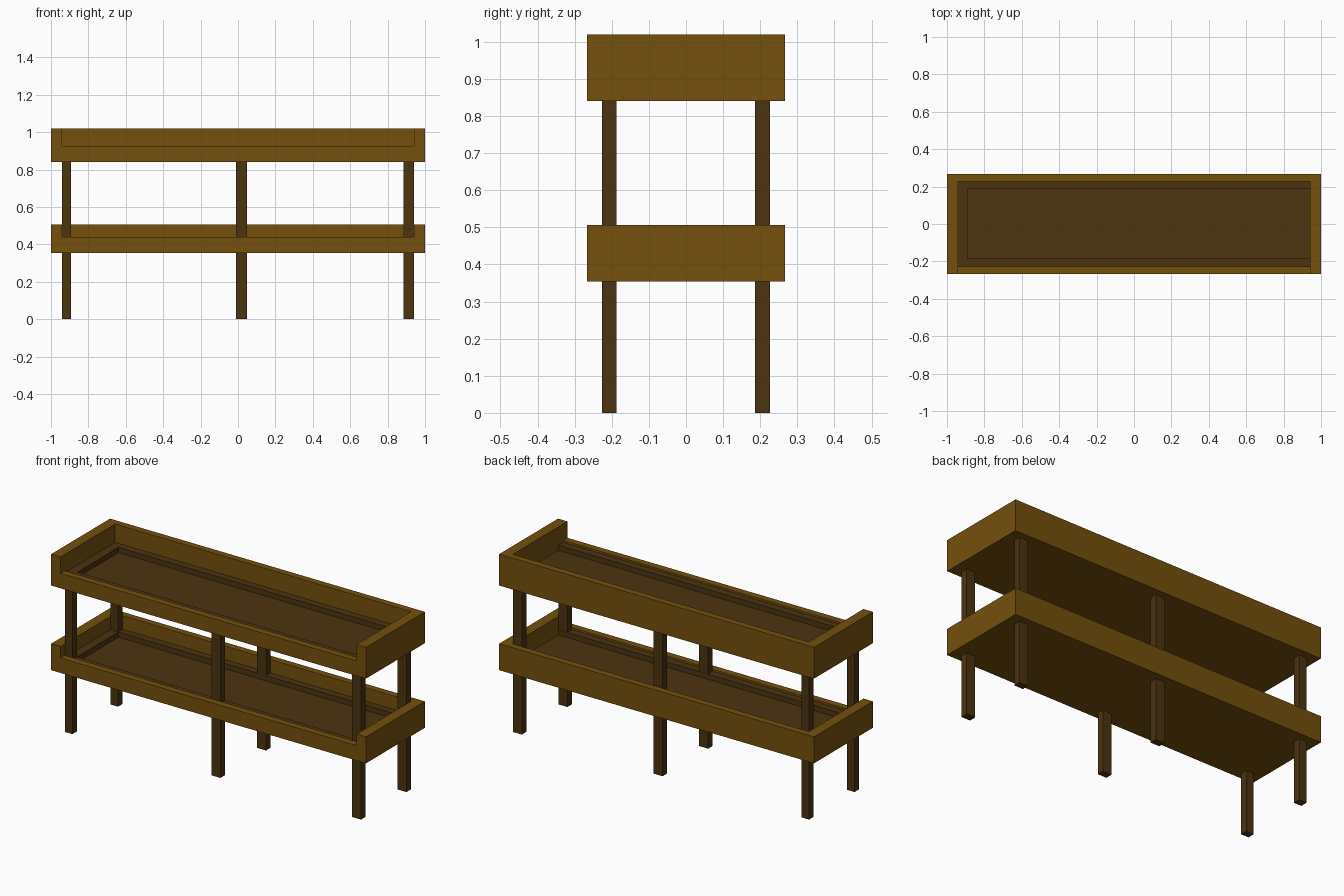
import bpy

if "Cube" in bpy.data.objects:
    bpy.data.objects.remove(bpy.data.objects["Cube"])


def material(name, color):
    m = bpy.data.materials.new(name)
    m.diffuse_color = color
    m.use_nodes = True
    m.node_tree.nodes["Principled BSDF"].inputs["Base Color"].default_value = m.diffuse_color
    return m


LIGHT = material("light_wood", (0.175, 0.08, 0.004, 1))
DARK = material("dark_wood", (0.072, 0.033, 0.005, 1))


def box(name, x, y, z, mat):
    """Box from (min, max) ranges on each axis."""
    bpy.ops.mesh.primitive_cube_add(
        size=1, location=[(a + b) / 2 for a, b in (x, y, z)])
    ob = bpy.context.object
    ob.name = name
    ob.scale = [b - a for a, b in (x, y, z)]
    bpy.ops.object.transform_apply(location=False, rotation=False, scale=True)
    ob.data.materials.append(mat)
    return ob


def cut(target, cutter):
    mod = target.modifiers.new("cut", 'BOOLEAN')
    mod.operation = 'DIFFERENCE'
    mod.solver = 'EXACT'
    mod.object = cutter
    bpy.context.view_layer.objects.active = target
    bpy.ops.object.modifier_apply(modifier=mod.name)
    bpy.data.objects.remove(cutter)


W, D = 1.0, 0.267        # outer half width and half depth
IX, IY = 0.94, 0.228     # inner half width and half depth
LIP = 0.086              # height of the low front wall
LEDGE, FLOOR = 0.075, 0.045


def tray(name, z0, z1):
    # outer shell, hollowed from above, with the front wall lowered
    shell = box(name + "_tray", (-W, W), (-D, D), (z0, z1), LIGHT)
    cut(shell, box("cavity", (-IX, IX), (-IY, IY), (z0 + 0.03, z1 + 0.1), LIGHT))
    cut(shell, box("front_notch", (-IX, IX), (-D - 0.1, -IY + 0.02),
                   (z0 + LIP, z1 + 0.1), LIGHT))
    # dark floor with a raised ledge along left, front and back
    inner = box(name + "_floor", (-IX, IX), (-IY, IY), (z0 + 0.03, z0 + LEDGE), DARK)
    cut(inner, box("recess", (-0.89, IX + 0.1), (-0.185, 0.187),
                   (z0 + FLOOR, z0 + 0.2), DARK))


tray("lower", 0.354, 0.506)
tray("upper", 0.84, 1.02)

# three pairs of legs running through the lower tray
for side, x in (("left", (-0.94, -0.893)),
                ("middle", (-0.01, 0.047)),
                ("right", (0.884, 0.94))):
    for end, y in (("front", (-0.227, -0.187)), ("back", (0.186, 0.227))):
        box(f"{end}_{side}_leg", x, y, (0, 0.86), DARK)
